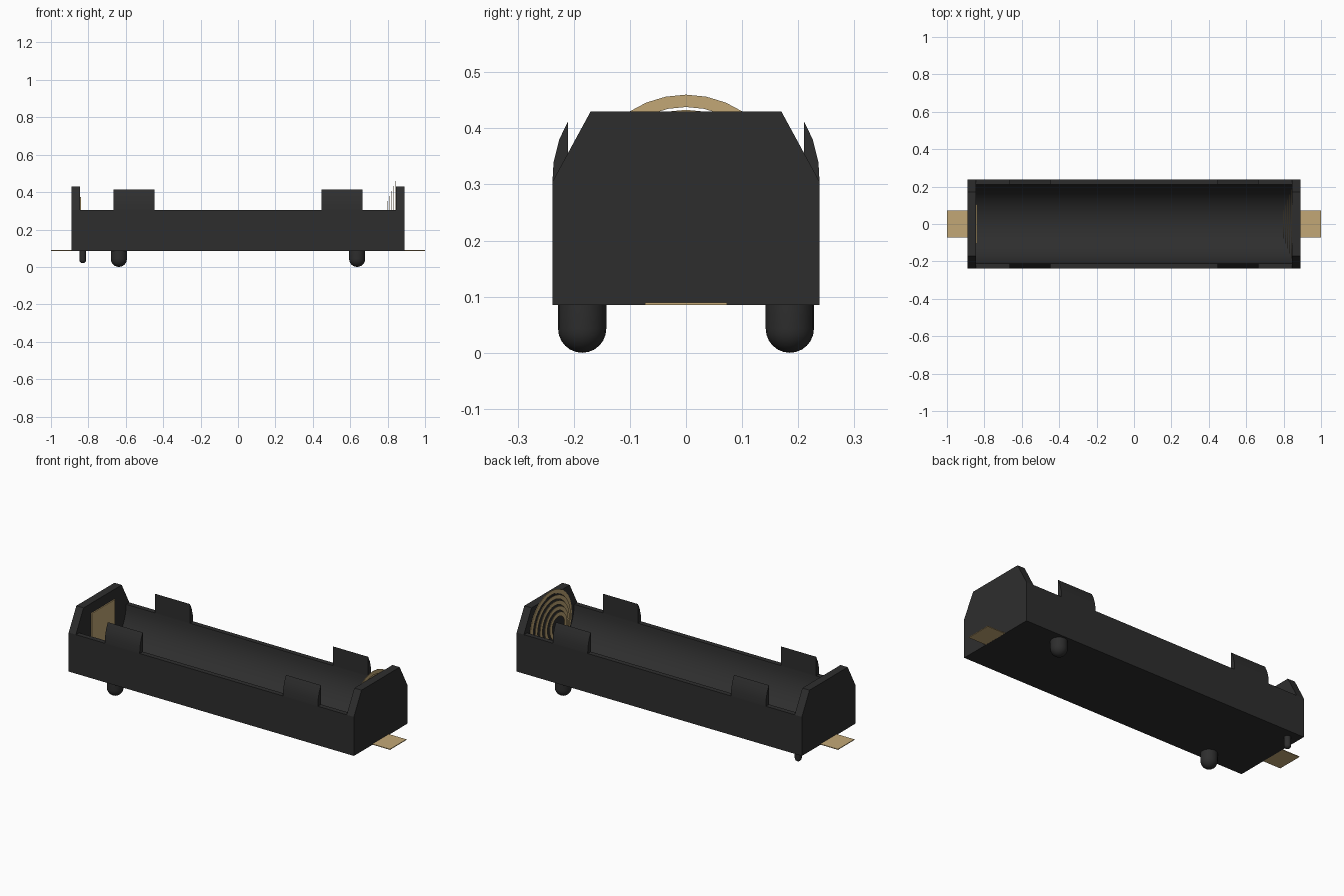
import bpy, bmesh
from math import sin, cos, pi, radians
from mathutils import Matrix

cube = bpy.data.objects.get("Cube")
if cube:
    bpy.data.objects.remove(cube)


def material(name, rgb):
    m = bpy.data.materials.new(name)
    m.use_nodes = True
    color = (*rgb, 1)
    m.diffuse_color = color
    m.node_tree.nodes["Principled BSDF"].inputs["Base Color"].default_value = color
    return m


black = material("black_plastic", (0.027, 0.027, 0.027))
gold = material("brass", (0.54, 0.39, 0.18))


def finish(bm, name, mat, smooth=False):
    bmesh.ops.recalc_face_normals(bm, faces=bm.faces)
    mesh = bpy.data.meshes.new(name)
    bm.to_mesh(mesh)
    bm.free()
    mesh.materials.append(mat)
    ob = bpy.data.objects.new(name, mesh)
    bpy.context.collection.objects.link(ob)
    if smooth:
        bpy.ops.object.select_all(action='DESELECT')
        ob.select_set(True)
        bpy.context.view_layer.objects.active = ob
        bpy.ops.object.shade_smooth_by_angle(angle=radians(30))
    return ob


def prism(name, profile, x0, x1, mat, smooth=False):
    """Extrude a closed (y, z) profile along x."""
    bm = bmesh.new()
    face = bm.faces.new([bm.verts.new((x0, y, z)) for y, z in profile])
    ext = bmesh.ops.extrude_face_region(bm, geom=[face])
    moved = [v for v in ext["geom"] if isinstance(v, bmesh.types.BMVert)]
    bmesh.ops.translate(bm, verts=moved, vec=(x1 - x0, 0, 0))
    return finish(bm, name, mat, smooth)


def rect(y, z0, z1):
    return [(-y, z0), (y, z0), (y, z1), (-y, z1)]


def peg(name, x, y, r, bottom, top):
    """Round post with a domed lower end."""
    bm = bmesh.new()
    steps = 6
    pts = [(0, top), (r, top)]
    pts += [(r * cos(a), bottom + r - r * sin(a))
            for a in (i * pi / 2 / steps for i in range(steps + 1))]
    verts = [bm.verts.new((x + px, y, z)) for px, z in pts]
    edges = [bm.edges.new(p) for p in zip(verts, verts[1:])]
    bmesh.ops.spin(bm, geom=verts + edges, cent=(x, y, 0), axis=(0, 0, 1),
                   angle=2 * pi, steps=20)
    bmesh.ops.remove_doubles(bm, verts=bm.verts, dist=0.0005)
    finish(bm, name, black, True)


def ring(name, x, outer, inner, z, thick=0.003, n=32):
    """Flat washer facing along x."""
    bm = bmesh.new()
    loops = []
    for px, r in ((x, outer), (x, inner), (x + thick, inner), (x + thick, outer)):
        loops.append([bm.verts.new((px, r * sin(2 * pi * i / n), z + r * cos(2 * pi * i / n)))
                      for i in range(n)])
    for a, b in zip(loops, loops[1:] + loops[:1]):
        for i in range(n):
            j = (i + 1) % n
            bm.faces.new((a[i], a[j], b[j], b[i]))
    finish(bm, name, gold)


BASE, RIM, PEAK = 0.085, 0.305, 0.43
HALF_Y, BORE = 0.238, 0.21
END, INNER = 0.89, 0.845
AXIS_Z = 0.275

# Tray with a half-round trough
arc = [(BORE * cos(a), RIM - BORE * sin(a)) for a in (i * pi / 24 for i in range(25))]
tray = [(-HALF_Y, RIM), (-HALF_Y, BASE), (HALF_Y, BASE), (HALF_Y, RIM)] + arc
prism("tray", tray, -INNER, INNER, black, True)

# End walls with chamfered tops, and the solder tabs passing through them
wall = [(-HALF_Y, BASE), (HALF_Y, BASE), (HALF_Y, RIM),
        (0.17, PEAK), (-0.17, PEAK), (-HALF_Y, RIM)]
for side, s in (("left", 1), ("right", -1)):
    prism("end_wall_" + side, wall, s * INNER, s * END, black)
    prism("solder_tab_" + side, rect(0.073, BASE + 0.0005, BASE + 0.0045),
          s * (END - 0.02), s, gold)

# Curved retaining clips on both long sides
clip = [(BORE, RIM), (HALF_Y, RIM), (0.236, 0.34), (0.226, 0.38), (BORE, 0.413)]
for end, sx in (("left", 1), ("right", -1)):
    for face, sy in (("back", 1), ("front", -1)):
        prism(f"clip_{face}_{end}", [(sy * y, z) for y, z in clip],
              sx * 0.447, sx * 0.665, black, True)

# Flat contact plate
prism("contact_plate", rect(0.103, AXIS_Z - 0.1, AXIS_Z + 0.1),
      -INNER, -INNER + 0.006, gold)

# Conical spring contact made of stepped rings
for i in range(5):
    outer = 0.185 - 0.027 * i
    ring(f"spring_ring_{i + 1}", INNER - 0.003 - 0.0115 * i, outer, outer - 0.022, AXIS_Z)

# Locating pegs
peg("peg_back_left", 0.637, 0.185, 0.043, 0, BASE)
peg("peg_front_right", -0.637, -0.185, 0.043, 0, BASE)
peg("small_key_peg", -0.83, 0.185, 0.018, 0.02, BASE)
